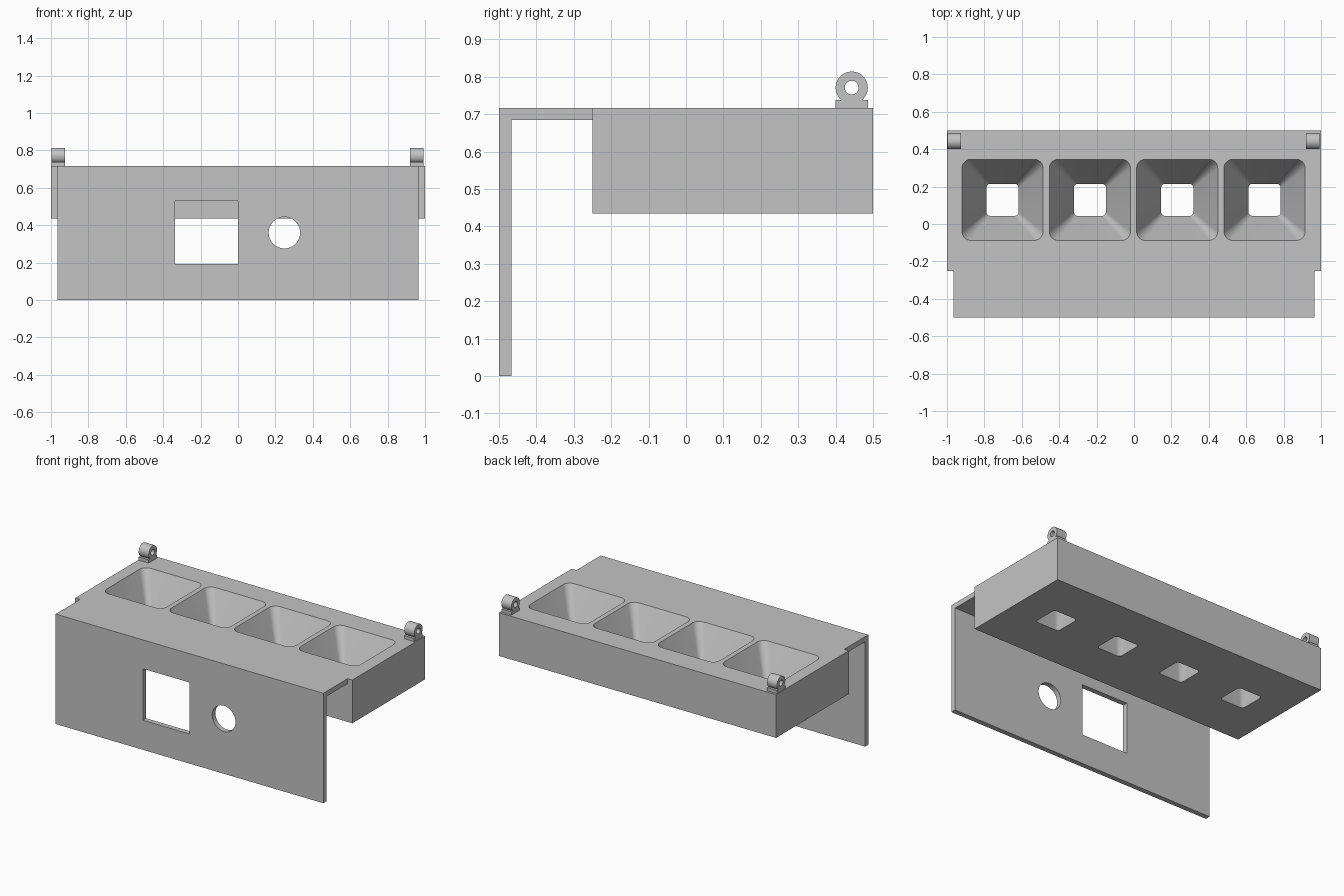
import bpy
import bmesh
import math
from mathutils import Matrix, Vector

cube = bpy.data.objects.get("Cube")
if cube:
    bpy.data.objects.remove(cube, do_unlink=True)

grey = bpy.data.materials.new("light_grey_plastic")
grey.use_nodes = True
colour = (0.55, 0.55, 0.55, 1)
grey.diffuse_color = colour
grey.node_tree.nodes["Principled BSDF"].inputs["Base Color"].default_value = colour

TOP, FLOOR = 0.717, 0.435


def add_object(name, bm):
    bmesh.ops.recalc_face_normals(bm, faces=bm.faces)
    mesh = bpy.data.meshes.new(name)
    bm.to_mesh(mesh)
    bm.free()
    mesh.materials.append(grey)
    obj = bpy.data.objects.new(name, mesh)
    bpy.context.collection.objects.link(obj)
    return obj


def box(name, low, high):
    low, high = Vector(low), Vector(high)
    bm = bmesh.new()
    bmesh.ops.create_cube(bm, size=1, matrix=Matrix.Translation((low + high) / 2)
                          @ Matrix.Diagonal((*(high - low), 1)))
    return add_object(name, bm)


def cylinder(name, centre, radius, depth, axis, sides=48):
    bm = bmesh.new()
    turn = Matrix.Rotation(math.pi / 2, 4, axis)
    bmesh.ops.create_cone(bm, cap_ends=True, segments=sides, radius1=radius,
                          radius2=radius, depth=depth,
                          matrix=Matrix.Translation(centre) @ turn)
    return add_object(name, bm)


def extrude_profile(name, outline, half_width):
    """Extrude a y-z outline symmetrically along x."""
    bm = bmesh.new()
    face = bm.faces.new([bm.verts.new((-half_width, y, z)) for y, z in outline])
    moved = bmesh.ops.extrude_face_region(bm, geom=[face])["geom"]
    bmesh.ops.translate(bm, vec=(2 * half_width, 0, 0),
                        verts=[v for v in moved if isinstance(v, bmesh.types.BMVert)])
    return add_object(name, bm)


def rounded_square(half, radius, steps=8):
    points = []
    for corner in range(4):
        a = math.pi / 2 * corner
        sx = 1 if corner in (0, 3) else -1
        sy = 1 if corner < 2 else -1
        for i in range(steps + 1):
            t = a + math.pi / 2 * i / steps
            points.append((sx * (half - radius) + radius * math.cos(t),
                           sy * (half - radius) + radius * math.sin(t)))
    return points


def funnel(name, x, y):
    """Tapered cutter, extended a little past both faces of the tray."""
    over = 0.02
    bm = bmesh.new()
    rings = []
    for z in (FLOOR - over, TOP + over):
        t = (z - FLOOR) / (TOP - FLOOR)
        half, radius = 0.086 + 0.131 * t, 0.022 + 0.026 * t
        rings.append([bm.verts.new((x + px, y + py, z))
                      for px, py in rounded_square(half, radius)])
    bm.faces.new(rings[0])
    bm.faces.new(rings[1])
    n = len(rings[0])
    for i in range(n):
        j = (i + 1) % n
        bm.faces.new((rings[0][i], rings[0][j], rings[1][j], rings[1][i]))
    return add_object(name, bm)


def combine(obj, other, operation):
    mod = obj.modifiers.new(operation.lower(), 'BOOLEAN')
    mod.operation, mod.solver, mod.object = operation, 'EXACT', other
    bpy.ops.object.select_all(action='DESELECT')
    bpy.context.view_layer.objects.active = obj
    obj.select_set(True)
    bpy.ops.object.modifier_apply(modifier=mod.name)
    bpy.data.objects.remove(other, do_unlink=True)


def smooth(obj):
    bpy.ops.object.select_all(action='DESELECT')
    bpy.context.view_layer.objects.active = obj
    obj.select_set(True)
    bpy.ops.object.shade_smooth_by_angle(angle=math.radians(25))


# Body: bracket with front panel, joined to the thick tray
body = box("tray_body", (-1, -0.25, FLOOR), (1, 0.5, TOP))
panel_outline = [(-0.5, 0), (-0.467, 0), (-0.467, 0.684), (-0.2, 0.684),
                 (-0.2, TOP), (-0.5, TOP)]
combine(body, extrude_profile("front_bracket", panel_outline, 0.966), 'UNION')

# Four funnel pockets through the tray
for i in range(4):
    combine(body, funnel("pocket_cutter", -0.703 + 0.467 * i, 0.129), 'DIFFERENCE')

# Square and round openings in the front panel
combine(body, box("window_cutter", (-0.337, -0.6, 0.193), (0, -0.4, 0.529)), 'DIFFERENCE')
combine(body, cylinder("round_cutter", (0.248, -0.5, 0.36), 0.084, 0.2, 'X'), 'DIFFERENCE')
smooth(body)

# Hinge lugs at the rear corners
for side, x in (("right", -0.961), ("left", 0.956)):
    lug = box(side + "_hinge_lug", (x - 0.036, 0.4, TOP - 0.005), (x + 0.036, 0.486, 0.738))
    centre = (x, 0.443, 0.771)
    combine(lug, cylinder("barrel", centre, 0.043, 0.072, 'Y'), 'UNION')
    combine(lug, cylinder("pin_cutter", centre, 0.0185, 0.2, 'Y', 32), 'DIFFERENCE')
    smooth(lug)
